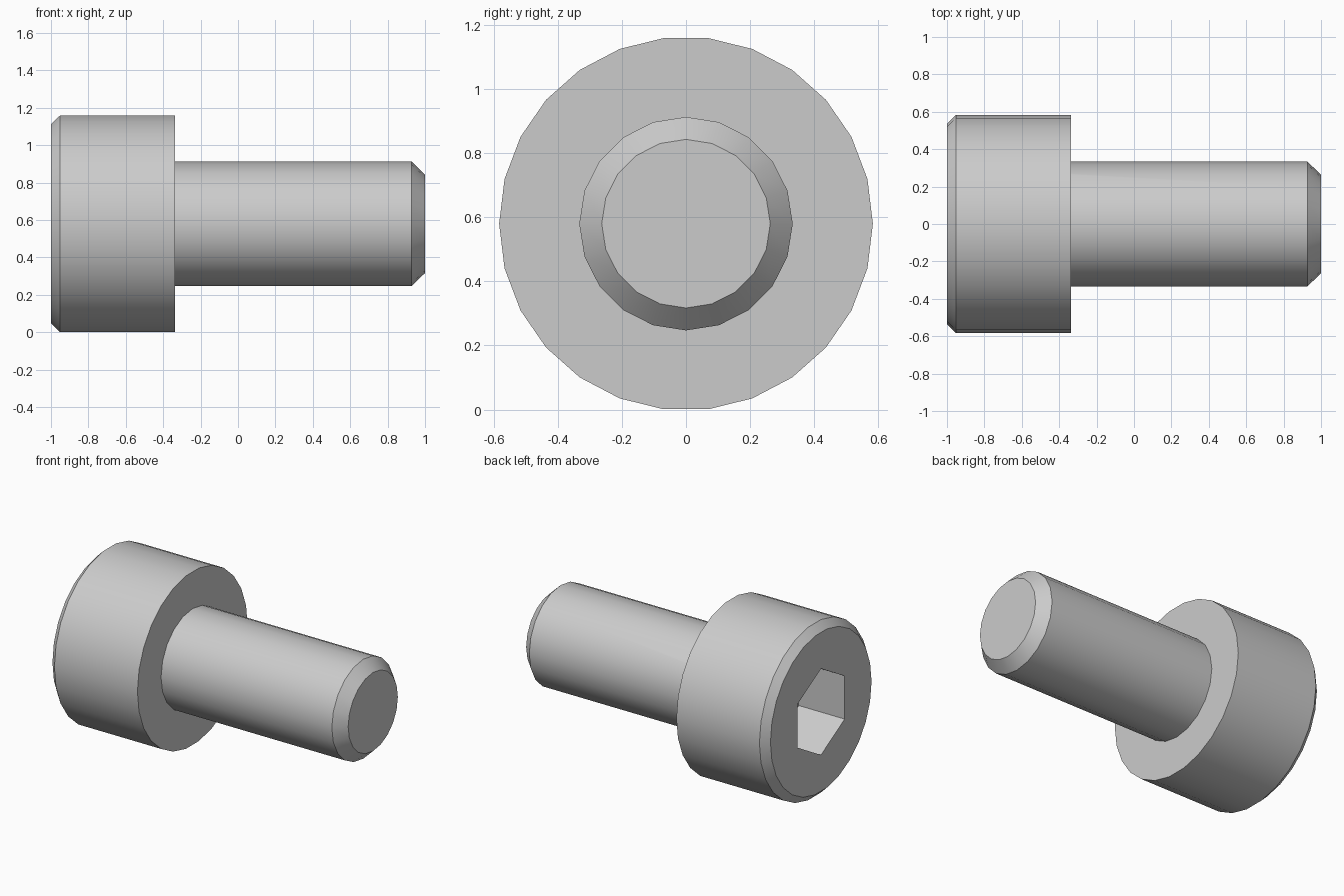
import bpy, bmesh
from math import cos, sin, pi, radians

if "Cube" in bpy.data.objects:
    bpy.data.objects.remove(bpy.data.objects["Cube"])

AXIS_Z = 0.58


def lathe_x(name, profile, sides, phase=0.0):
    """Closed solid around the x axis from (x, radius) rings with flat end caps."""
    bm = bmesh.new()
    rings = []
    for x, r in profile:
        rings.append([bm.verts.new((x, r * cos(phase + 2 * pi * i / sides),
                                    AXIS_Z + r * sin(phase + 2 * pi * i / sides)))
                      for i in range(sides)])
    for a, b in zip(rings, rings[1:]):
        for i in range(sides):
            j = (i + 1) % sides
            bm.faces.new((a[i], a[j], b[j], b[i]))
    bm.faces.new(rings[0])
    bm.faces.new(rings[-1])
    bmesh.ops.recalc_face_normals(bm, faces=bm.faces)
    mesh = bpy.data.meshes.new(name)
    bm.to_mesh(mesh)
    bm.free()
    obj = bpy.data.objects.new(name, mesh)
    bpy.context.collection.objects.link(obj)
    return obj


def combine(target, other, operation):
    """Apply a boolean to the target and discard the helper."""
    mod = target.modifiers.new(operation.lower(), 'BOOLEAN')
    mod.operation = operation
    mod.solver = 'EXACT'
    mod.object = other
    other.hide_render = True
    bpy.context.view_layer.objects.active = target
    bpy.ops.object.modifier_apply(modifier=mod.name)
    bpy.data.objects.remove(other)


# Chamfered cylindrical head
screw = lathe_x("socket_head_screw", [(-1, 0.535), (-0.952, 0.583), (-0.337, 0.583)], 26)

# Shank with chamfered tip, rooted inside the head
shank = lathe_x("shank", [(-0.45, 0.333), (0.928, 0.333), (1, 0.263)], 20)
combine(screw, shank, 'UNION')

# Hexagonal key socket
socket = lathe_x("hex_socket_cutter", [(-1.1, 0.289), (-0.66, 0.289)], 6, pi / 2)
combine(screw, socket, 'DIFFERENCE')

# Smooth round walls, crisp chamfers
bpy.ops.object.select_all(action='DESELECT')
screw.select_set(True)
bpy.context.view_layer.objects.active = screw
bpy.ops.object.shade_smooth_by_angle(angle=radians(30))
